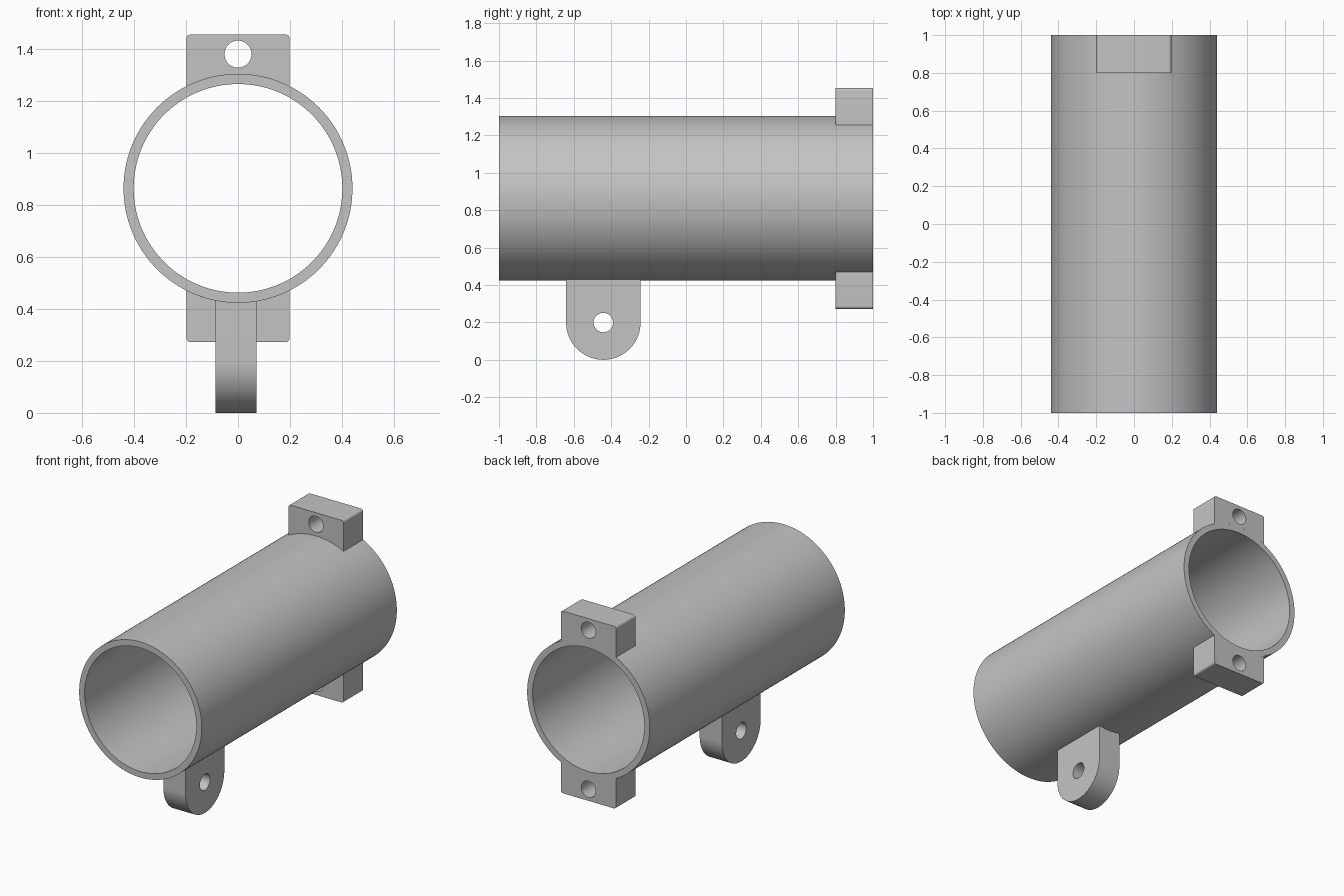
import bpy, bmesh
from math import pi, cos, sin, asin
from mathutils import Matrix, Vector

cube = bpy.data.objects.get("Cube")
if cube:
    bpy.data.objects.remove(cube)

grey = bpy.data.materials.new("plain grey")
grey.use_nodes = True
GREY = (0.55, 0.55, 0.55, 1)
grey.diffuse_color = GREY
grey.node_tree.nodes["Principled BSDF"].inputs["Base Color"].default_value = GREY

AXIS_Z, OUTER, INNER = 0.863, 0.44, 0.401


def arc(cx, cz, r, start, end, steps):
    """Points along an arc, both ends included."""
    angles = [start + (end - start) * i / steps for i in range(steps + 1)]
    return [(cx + r * cos(a), cz + r * sin(a)) for a in angles]


def circle(cx, cz, r, steps):
    return arc(cx, cz, r, 0, 2 * pi, steps)[:-1]


def extrude_profile(name, loops, place, depth):
    """Fill an outline with holes, then extrude it along depth."""
    bm = bmesh.new()
    edges = []
    for loop in loops:
        verts = [bm.verts.new(place(u, v)) for u, v in loop]
        edges += [bm.edges.new((a, b)) for a, b in zip(verts, verts[1:] + verts[:1])]
    bmesh.ops.triangle_fill(bm, edges=edges, use_beauty=True)
    result = bmesh.ops.extrude_face_region(bm, geom=bm.faces[:], use_keep_orig=True)
    moved = [g for g in result["geom"] if isinstance(g, bmesh.types.BMVert)]
    bmesh.ops.translate(bm, verts=moved, vec=Vector(depth))
    bmesh.ops.recalc_face_normals(bm, faces=bm.faces[:])
    mesh = bpy.data.meshes.new(name)
    bm.to_mesh(mesh)
    bm.free()
    mesh.materials.append(grey)
    obj = bpy.data.objects.new(name, mesh)
    bpy.context.collection.objects.link(obj)
    bpy.ops.object.select_all(action="DESELECT")
    obj.select_set(True)
    bpy.context.view_layer.objects.active = obj
    bpy.ops.object.shade_smooth_by_angle(angle=pi / 6)
    return obj


# Open tube
extrude_profile("tube", [circle(0, 0, OUTER, 128), circle(0, 0, INNER, 128)],
                lambda u, v: (u, -1, AXIS_Z + v), (0, 2, 0))

# Drilled ears saddled on the rear end, above and below
HALF, TOP, ROUND = 0.198, 0.591, 0.015
spread = asin(HALF / OUTER)
ear = arc(0, 0, OUTER, pi / 2 - spread, pi / 2 + spread, 20)
ear += arc(-HALF + ROUND, TOP - ROUND, ROUND, pi, pi / 2, 6)
ear += arc(HALF - ROUND, TOP - ROUND, ROUND, pi / 2, 0, 6)
for name, side in (("upper_ear", 1), ("lower_ear", -1)):
    extrude_profile(name, [ear, circle(0, 0.516, 0.052, 40)],
                    lambda u, v: (u, 0.8, AXIS_Z + side * v), (0, 0.2, 0))

# Round-ended mounting foot with a cross hole
FOOT_Y, FOOT_R = -0.442, 0.199
foot = arc(FOOT_Y, FOOT_R, FOOT_R, pi, 2 * pi, 48)
foot += [(FOOT_Y + FOOT_R, 0.435), (FOOT_Y - FOOT_R, 0.435)]
extrude_profile("mounting_foot", [foot, circle(FOOT_Y, FOOT_R, 0.052, 40)],
                lambda u, v: (-0.087, u, v), (0.159, 0, 0))
